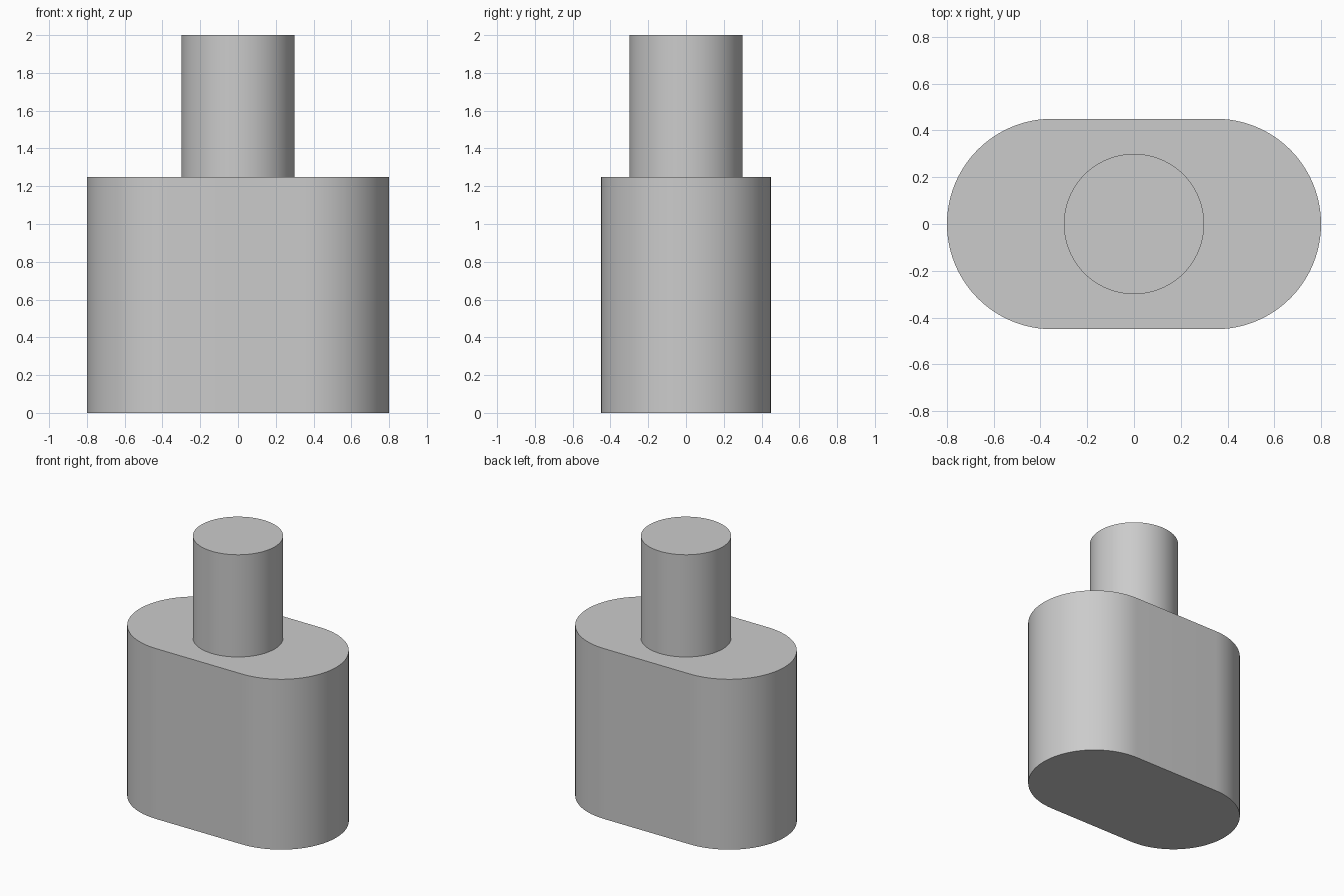
import bpy, bmesh
from math import cos, sin, pi, radians

cube = bpy.data.objects.get("Cube")
if cube:
    bpy.data.objects.remove(cube, do_unlink=True)

grey = bpy.data.materials.new("light grey")
grey.use_nodes = True
colour = (0.6, 0.6, 0.6, 1)
grey.diffuse_color = colour
grey.node_tree.nodes["Principled BSDF"].inputs["Base Color"].default_value = colour


def rounded_outline(radius, offset, steps=48):
    """Two half circles, their centres moved apart by the offset on each side."""
    points = []
    for side in (1, -1):
        for i in range(steps + 1):
            a = -pi / 2 + pi * i / steps
            points.append((side * (offset + radius * cos(a)), side * radius * sin(a)))
    return points if offset else points[:steps] + points[steps + 1:-1]


def extrude_part(name, outline, bottom, top):
    bm = bmesh.new()
    base = bm.faces.new([bm.verts.new((x, y, bottom)) for x, y in outline])
    result = bmesh.ops.extrude_face_region(bm, geom=[base], use_keep_orig=True)
    for v in result["geom"]:
        if isinstance(v, bmesh.types.BMVert):
            v.co.z = top
    bmesh.ops.recalc_face_normals(bm, faces=bm.faces)
    mesh = bpy.data.meshes.new(name)
    bm.to_mesh(mesh)
    bm.free()
    mesh.materials.append(grey)
    obj = bpy.data.objects.new(name, mesh)
    bpy.context.collection.objects.link(obj)
    bpy.ops.object.select_all(action="DESELECT")
    obj.select_set(True)
    bpy.context.view_layer.objects.active = obj
    bpy.ops.object.shade_smooth_by_angle(angle=radians(30))
    return obj


# Wide body with half-round ends
extrude_part("body", rounded_outline(0.45, 0.35), 0, 1.25)

# Round neck standing on the body
extrude_part("neck", rounded_outline(0.3, 0), 1.25, 2)
